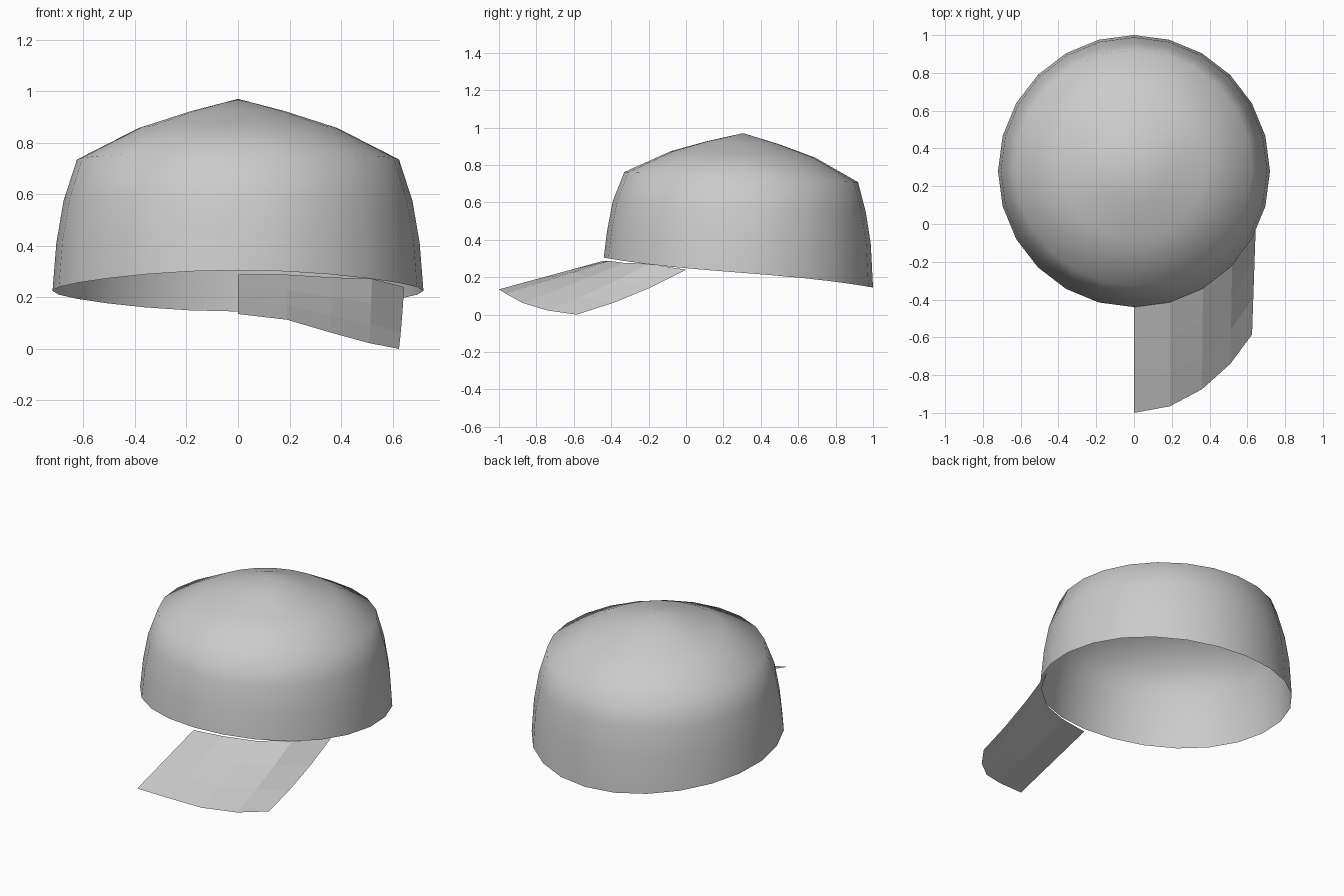
import bpy, bmesh, math

if "Cube" in bpy.data.objects:
    bpy.data.objects.remove(bpy.data.objects["Cube"])

SEGMENTS = 24


def make_object(name, bm):
    mesh = bpy.data.meshes.new(name)
    bm.to_mesh(mesh)
    bm.free()
    obj = bpy.data.objects.new(name, mesh)
    bpy.context.collection.objects.link(obj)
    return obj


# Crown: rings of (radius, centre y, height, front-to-back tilt), angle measured from the front
rings = [
    (0.72, 0.28, 0.225, 0.08),
    (0.705, 0.283, 0.412, 0.035),
    (0.677, 0.285, 0.575, 0.03),
    (0.625, 0.295, 0.735, 0.027),
    (0.385, 0.305, 0.857, 0.0175),
    (0.19, 0.305, 0.92, 0.008),
]
bm = bmesh.new()
loops = []
for i, (r, cy, z, tilt) in enumerate(rings):
    loop = []
    for k in range(SEGMENTS):
        a = 2 * math.pi * k / SEGMENTS
        c = math.cos(a)
        bend = 0.7 * c + 0.3 * c ** 3 if i == 0 else c
        loop.append(bm.verts.new((r * math.sin(a), cy - r * c, z + tilt * bend)))
    loops.append(loop)
for lower, upper in zip(loops, loops[1:]):
    for k in range(SEGMENTS):
        n = (k + 1) % SEGMENTS
        bm.faces.new((lower[k], lower[n], upper[n], upper[k]))
apex = bm.verts.new((0, 0.305, 0.97))
for k in range(SEGMENTS):
    bm.faces.new((loops[-1][k], loops[-1][(k + 1) % SEGMENTS], apex))
for f in bm.faces:
    f.smooth = True
make_object("cap_crown", bm)

# Brim: right half only, lofted from outer edge to crown edge
outer = [(0, -1, 0.135), (0.19, -0.965, 0.113), (0.36, -0.875, 0.063),
         (0.51, -0.74, 0.022), (0.625, -0.585, 0.0)]
inner = [(0, -0.44, 0.288), (0.19, -0.41, 0.288), (0.365, -0.335, 0.277),
         (0.52, -0.2, 0.272), (0.645, 0.0, 0.24)]
ROWS = 3
bm = bmesh.new()
columns = []
for i, (o, n) in enumerate(zip(outer, inner)):
    column = []
    for j in range(ROWS + 1):
        t = j / ROWS
        x, y, z = (p + (q - p) * t for p, q in zip(o, n))
        sag = 0.02 * (i / 4) ** 2 * 4 * t * (1 - t)
        column.append(bm.verts.new((x, y, z - sag)))
    columns.append(column)
for left, right in zip(columns, columns[1:]):
    for j in range(ROWS):
        bm.faces.new((left[j], right[j], right[j + 1], left[j + 1]))
make_object("cap_brim", bm)
